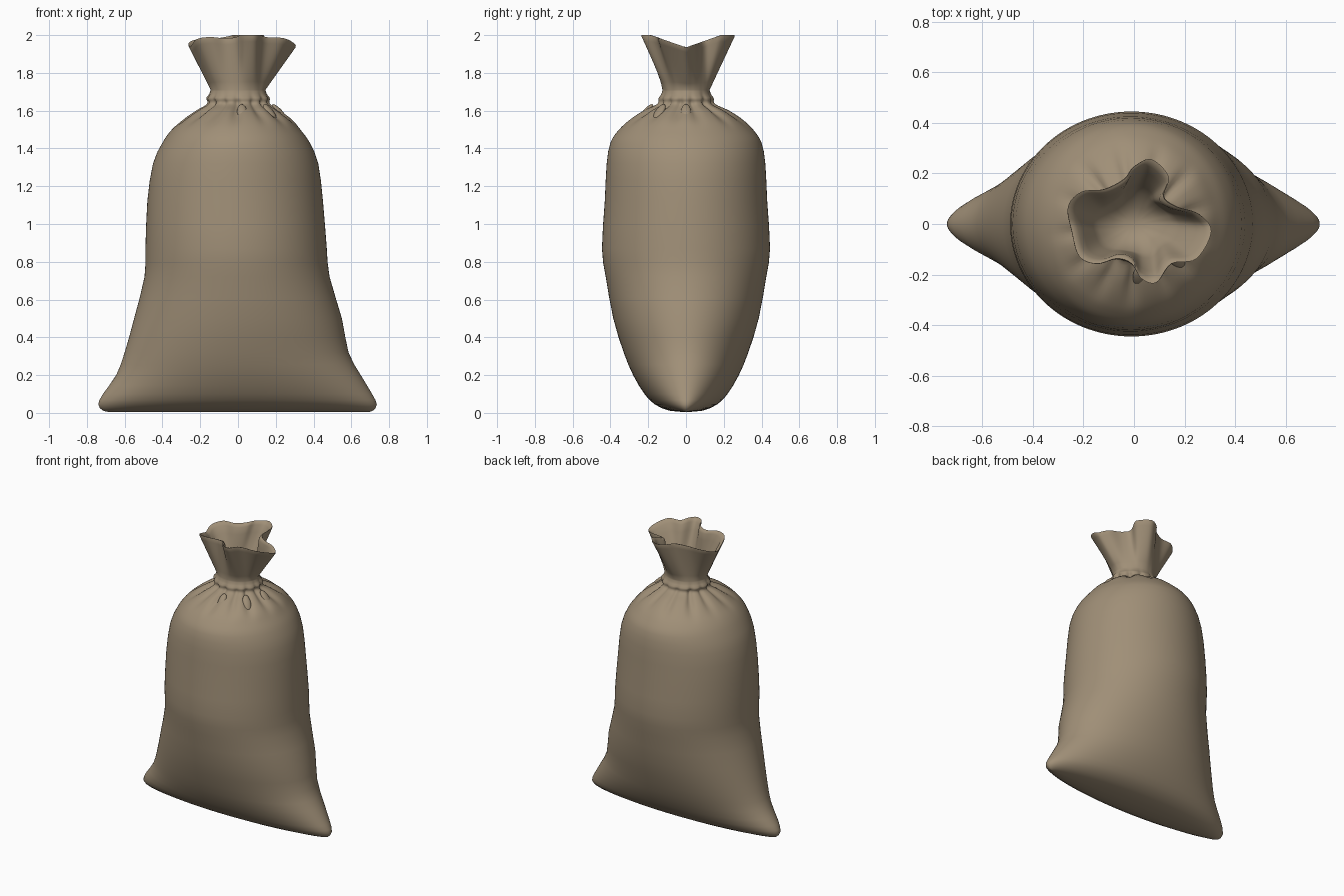
import bpy, bmesh, math
from mathutils import Vector

if "Cube" in bpy.data.objects:
    bpy.data.objects.remove(bpy.data.objects["Cube"], do_unlink=True)

SEG = 120

burlap = bpy.data.materials.new("burlap brown")
burlap.use_nodes = True
COLOUR = (0.35, 0.275, 0.185, 1)
burlap.diffuse_color = COLOUR
shader = burlap.node_tree.nodes["Principled BSDF"]
shader.inputs["Base Color"].default_value = COLOUR
shader.inputs["Roughness"].default_value = 0.9

# Sack sections: height, left edge, right edge, half depth
SECTIONS = [
    (0.005, -0.68, 0.69, 0.004), (0.012, -0.715, 0.715, 0.09), (0.045, -0.74, 0.735, 0.165),
    (0.1, -0.715, 0.71, 0.22), (0.2, -0.645, 0.65, 0.28), (0.32, -0.6, 0.585, 0.33),
    (0.5, -0.55, 0.55, 0.385), (0.72, -0.495, 0.485, 0.425), (0.87, -0.49, 0.47, 0.445),
    (1.12, -0.48, 0.45, 0.43), (1.32, -0.45, 0.425, 0.42), (1.43, -0.4, 0.38, 0.4),
    (1.5, -0.35, 0.33, 0.355), (1.55, -0.29, 0.285, 0.3), (1.6, -0.215, 0.215, 0.22),
    (1.635, -0.16, 0.165, 0.15), (1.67, -0.155, 0.155, 0.135), (1.71, -0.145, 0.145, 0.125),
]

# Open mouth outline, counter-clockwise from the left side
MOUTH = [
    (0.31, -0.03), (0.26, 0.04), (0.17, 0.07), (0.12, 0.11), (0.14, 0.19),
    (0.07, 0.26), (0, 0.23), (-0.04, 0.18), (-0.12, 0.14), (-0.21, 0.13),
    (-0.265, 0.07), (-0.25, -0.03), (-0.22, -0.13), (-0.15, -0.16), (-0.07, -0.14),
    (-0.01, -0.16), (0.03, -0.22), (0.09, -0.235), (0.15, -0.16), (0.25, -0.14),
]

# Gathered creases: angle in degrees, depth
CREASES = [(-92, 1.1), (-62, 0.8), (-38, 1), (-12, 0.8), (12, 0.8), (42, 1), (70, 0.7),
           (100, 0.8), (133, 1.1), (160, 0.7), (188, 0.8), (216, 1), (242, 0.8)]


def spline(p0, p1, p2, p3, t):
    return 0.5 * (2 * p1 + (p2 - p0) * t + (2 * p0 - 5 * p1 + 4 * p2 - p3) * t * t
                  + (3 * p1 - p0 - 3 * p2 + p3) * t ** 3)


def crease(angle):
    total = 0
    for degrees, depth in CREASES:
        away = (angle - math.radians(degrees) + math.pi) % math.tau - math.pi
        total += depth * math.exp(-(away / 0.1) ** 2)
    return total


def body_ring(z, left, right, depth):
    ring = []
    fold = 0.17 * math.exp(-((z - 1.61) / 0.055) ** 2)
    pinch = 1 + 0.07 * math.exp(-((z - 1.665) / 0.015) ** 2)
    for i in range(SEG):
        a = math.tau * i / SEG
        s = pinch * (1 + 0.25 * fold - fold * crease(a))
        x = (left + right) / 2 + (right - left) / 2 * math.cos(a) * s
        ring.append(Vector((x, depth * math.sin(a) * s, z)))
    return ring


def mouth_ring():
    points = [Vector(p) for p in MOUTH]
    n = len(points)
    ring = []
    for i in range(SEG):
        u = i * n / SEG
        k = int(u)
        p = spline(*(points[(k + j) % n] for j in (-1, 0, 1, 2)), u - k)
        z = 1.935 + 0.065 * min(1, abs(p.y) / 0.19)
        ring.append(Vector((p.x, p.y, z)))
    return ring


def blend(a, b, t):
    return [p.lerp(q, t) for p, q in zip(a, b)]


def shrink(ring, amount, drop=0):
    out = []
    for p in ring:
        r = math.hypot(p.x, p.y)
        f = max(0.2, (r - amount) / r)
        out.append(Vector((p.x * f, p.y * f, p.z - drop)))
    return out


# Outer skin from the bottom seam to the neck
rings = []
for k in range(len(SECTIONS) - 1):
    near = [SECTIONS[max(0, min(len(SECTIONS) - 1, k + j))] for j in (-1, 0, 1, 2)]
    steps = 4 if near[1][0] > 1.4 else 2
    for s in range(steps):
        rings.append(body_ring(*(spline(*v, s / steps) for v in zip(*near))))
neck = body_ring(*SECTIONS[-1])
rings.append(neck)

# Flared ruffle, rolled lip and inner lining
rim = mouth_ring()
for t in (0.15, 0.3, 0.45, 0.6, 0.75, 0.88, 0.97):
    rings.append(blend(neck, rim, t))
rings.append(shrink(rim, 0.004))
rings.append(shrink(rim, 0.014, 0.003))
for t in (0.92, 0.75, 0.55, 0.35, 0.15):
    rings.append(shrink(blend(neck, rim, t), 0.022))
rings.append(shrink(neck, 0.06, 0.0))
rings.append(shrink(neck, 0.1, 0.02))

bm = bmesh.new()
loops = [[bm.verts.new(p) for p in ring] for ring in rings]
for low, high in zip(loops, loops[1:]):
    for i in range(SEG):
        j = (i + 1) % SEG
        bm.faces.new((low[i], low[j], high[j], high[i]))
bm.faces.new(list(reversed(loops[0])))
bm.faces.new(loops[-1])
bmesh.ops.recalc_face_normals(bm, faces=bm.faces)

mesh = bpy.data.meshes.new("sack")
bm.to_mesh(mesh)
bm.free()
mesh.materials.append(burlap)
sack = bpy.data.objects.new("sack", mesh)
bpy.context.collection.objects.link(sack)


# Loose drop-shaped tucks of cloth hanging below the neck
def tuck(name, angle, radius, z, size):
    bpy.ops.mesh.primitive_uv_sphere_add(segments=20, ring_count=12, radius=1)
    ob = bpy.context.object
    ob.name = name
    ob.scale = (size * 0.8, size * 0.5, size * 1.7)
    a = math.radians(angle)
    ob.location = (radius * math.cos(a), radius * math.sin(a), z)
    ob.rotation_euler = (math.radians(-42), 0, a + math.pi / 2)
    ob.data.materials.append(burlap)
    return ob


tucks = [tuck("front_tuck", -84, 0.215, 1.59, 0.034),
         tuck("front_left_tuck", -40, 0.22, 1.59, 0.034),
         tuck("left_tuck", 0, 0.22, 1.59, 0.034)]

bpy.ops.object.select_all(action="DESELECT")
for ob in [sack] + tucks:
    ob.select_set(True)
bpy.context.view_layer.objects.active = sack
bpy.ops.object.shade_smooth_by_angle(angle=math.radians(60))
